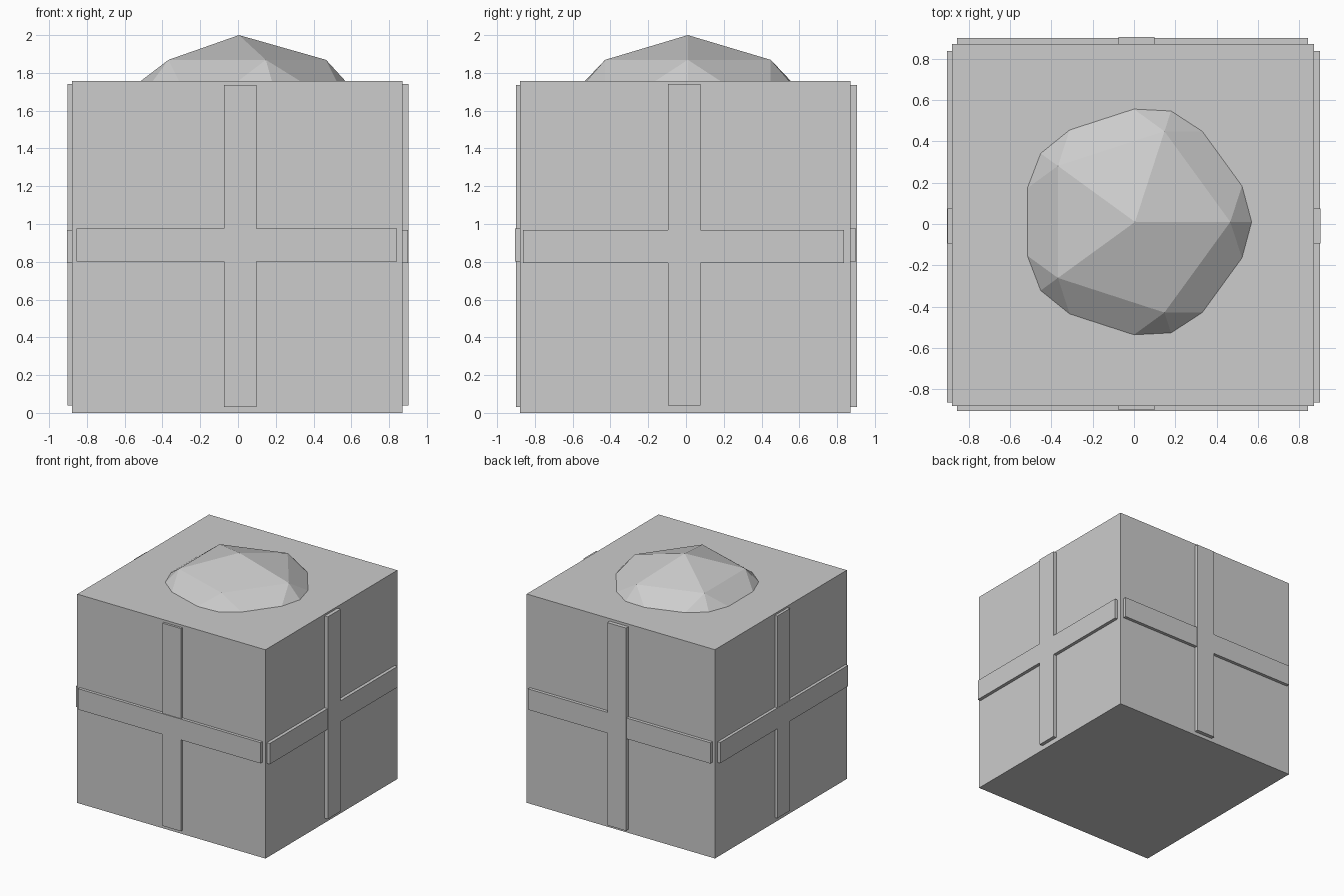
import bpy
from mathutils import Vector

default = bpy.data.objects.get("Cube")
if default:
    bpy.data.objects.remove(default, do_unlink=True)

grey = bpy.data.materials.new("plain_grey")
grey.use_nodes = True
colour = (0.604, 0.604, 0.604, 1.0)
grey.diffuse_color = colour
grey.node_tree.nodes["Principled BSDF"].inputs["Base Color"].default_value = colour


def box(name, low, high):
    """Axis-aligned block between two corners."""
    low, high = Vector(low), Vector(high)
    bpy.ops.mesh.primitive_cube_add(size=1, location=(low + high) / 2)
    obj = bpy.context.object
    obj.name = name
    obj.scale = high - low
    bpy.ops.object.transform_apply(location=False, rotation=False, scale=True)
    obj.data.materials.append(grey)
    return obj


# Box body
box("gift_box", (-0.88, -0.88, 0), (0.872, 0.872, 1.756))

# Ribbons running through the body and showing on opposite sides
box("front_back_vertical_ribbon", (-0.075, -0.899, 0.03), (0.099, 0.905, 1.735))
box("front_back_horizontal_ribbon", (-0.856, -0.905, 0.802), (0.842, 0.899, 0.977))
box("side_vertical_ribbon", (-0.903, -0.094, 0.04), (0.902, 0.076, 1.741))
box("side_horizontal_ribbon", (-0.905, -0.863, 0.794), (0.9, 0.836, 0.969))

# Faceted ball rising out of the lid
radius = 0.877
bpy.ops.mesh.primitive_ico_sphere_add(
    subdivisions=2, radius=radius, location=(0.005, 0.01, 2 - radius))
ball = bpy.context.object
ball.name = "faceted_top_ball"
ball.data.materials.append(grey)
bpy.ops.object.shade_flat()
